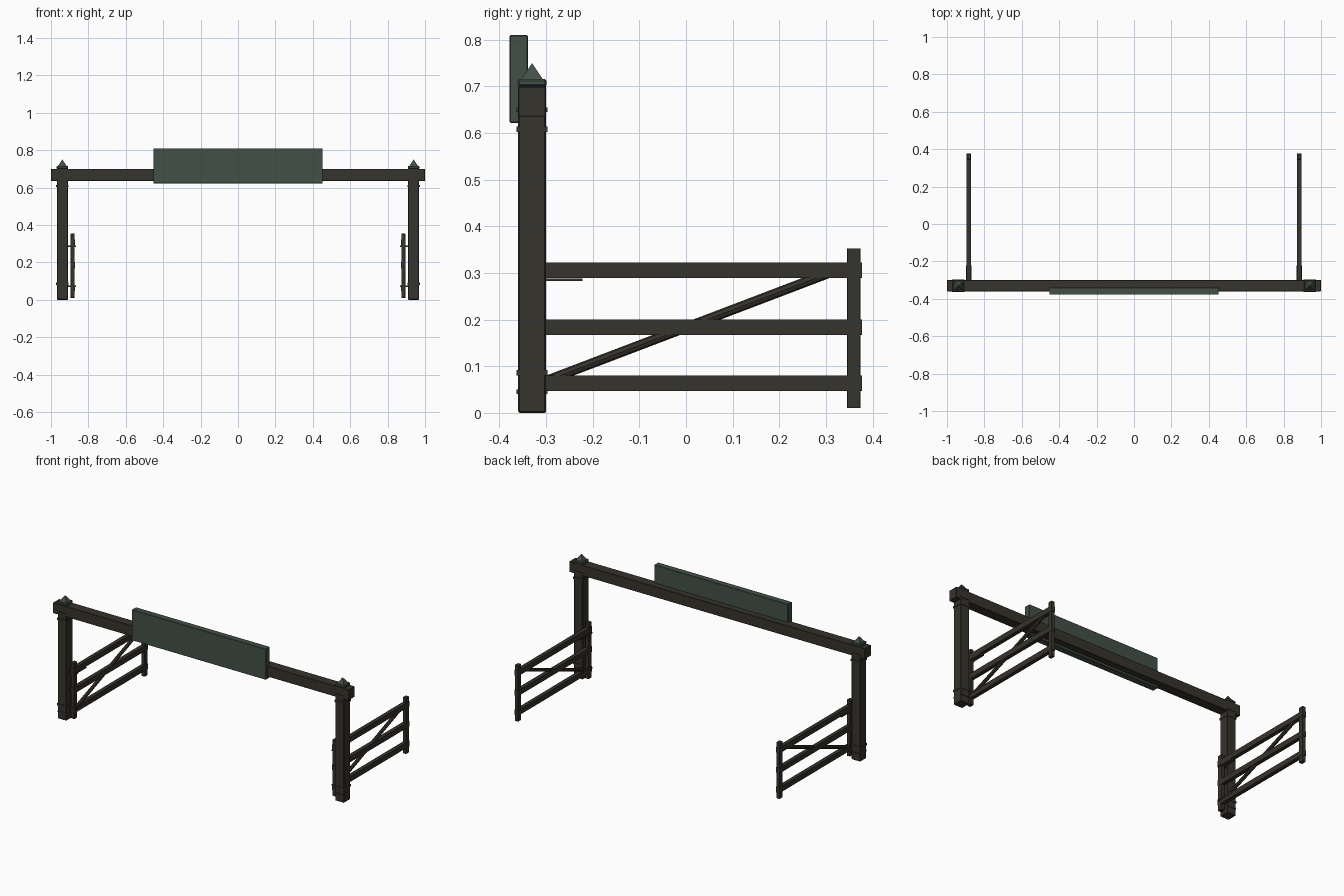
import bpy, math
from mathutils import Vector

if "Cube" in bpy.data.objects:
    bpy.data.objects.remove(bpy.data.objects["Cube"])


def make_mat(name, rgb):
    m = bpy.data.materials.new(name)
    m.use_nodes = True
    m.diffuse_color = (*rgb, 1)
    m.node_tree.nodes["Principled BSDF"].inputs["Base Color"].default_value = (*rgb, 1)
    return m


wood = make_mat("dark_wood", (0.037, 0.033, 0.025))
green = make_mat("grey_green_paint", (0.054, 0.08, 0.062))


def box(name, lo, hi, mat=wood, bevel=0.0):
    lo, hi = Vector(lo), Vector(hi)
    bpy.ops.mesh.primitive_cube_add(size=1, location=(lo + hi) / 2)
    ob = bpy.context.object
    ob.name = name
    ob.scale = hi - lo
    bpy.ops.object.transform_apply(location=False, rotation=False, scale=True)
    ob.data.materials.append(mat)
    if bevel:
        b = ob.modifiers.new("edge", "BEVEL")
        b.width, b.segments = bevel, 1
    return ob


def centred(name, x, y, hx, hy, z0, z1, mat=wood, bevel=0.0):
    return box(name, (x - hx, y - hy, z0), (x + hx, y + hy, z1), mat, bevel)


def rod(name, a, b, radius):
    a, b = Vector(a), Vector(b)
    bpy.ops.mesh.primitive_cylinder_add(vertices=8, radius=radius, depth=(b - a).length,
                                        location=(a + b) / 2)
    ob = bpy.context.object
    ob.name = name
    ob.rotation_euler = (b - a).to_track_quat("Z", "Y").to_euler()
    ob.data.materials.append(wood)


POST_Y = -0.33

# Crossbeam and sign board
box("crossbeam", (-1, -0.36, 0.635), (1, -0.30, 0.70), wood, 0.002)
box("sign_board", (-0.453, -0.378, 0.622), (0.453, -0.339, 0.81), green, 0.002)

for side, s in (("left", 1), ("right", -1)):
    px, gx = s * 0.939, s * 0.884

    # Post with metal-like bands
    centred(side + "_post", px, POST_Y, 0.03, 0.03, 0, 0.704, wood, 0.003)
    for i, z in enumerate((0.086, 0.608)):
        centred(f"{side}_post_band_{i}", px, POST_Y, 0.033, 0.033, z - 0.006, z + 0.006)
    for i, z in enumerate((0.045, 0.65)):
        centred(f"{side}_post_strap_{i}", px, POST_Y, 0.028, 0.033, z - 0.005, z + 0.005)

    # Post cap: collar and pyramid
    centred(side + "_cap_collar", px, POST_Y, 0.031, 0.031, 0.70, 0.716, green, 0.004)
    bpy.ops.mesh.primitive_cone_add(vertices=4, radius1=0.024 * math.sqrt(2), depth=0.036,
                                    location=(px, POST_Y, 0.732), rotation=(0, 0, math.pi / 4))
    cap = bpy.context.object
    cap.name = side + "_cap_point"
    cap.data.materials.append(green)

    # Open gate: stiles, rails, brace
    for part, y in (("hinge", -0.32), ("latch", 0.36)):
        centred(f"{side}_{part}_stile", gx, y, 0.011, 0.0145, 0.01, 0.353, wood, 0.001)
    for part, z in (("lower", 0.0635), ("middle", 0.184), ("upper", 0.306)):
        centred(f"{side}_{part}_rail", gx, 0.02, 0.012, 0.357, z - 0.0165, z + 0.0165)
    rod(side + "_brace", (gx, -0.31, 0.065), (gx, 0.32, 0.305), 0.0105)

    # Hinge straps and the pins reaching the post
    for part, z in (("lower", 0.073), ("upper", 0.2855)):
        centred(f"{side}_{part}_hinge_strap", gx, -0.279, 0.014, 0.057, z - 0.003, z + 0.003)
        centred(f"{side}_{part}_hinge_pin", s * 0.89, -0.32, 0.024, 0.012, z - 0.004, z + 0.004)
